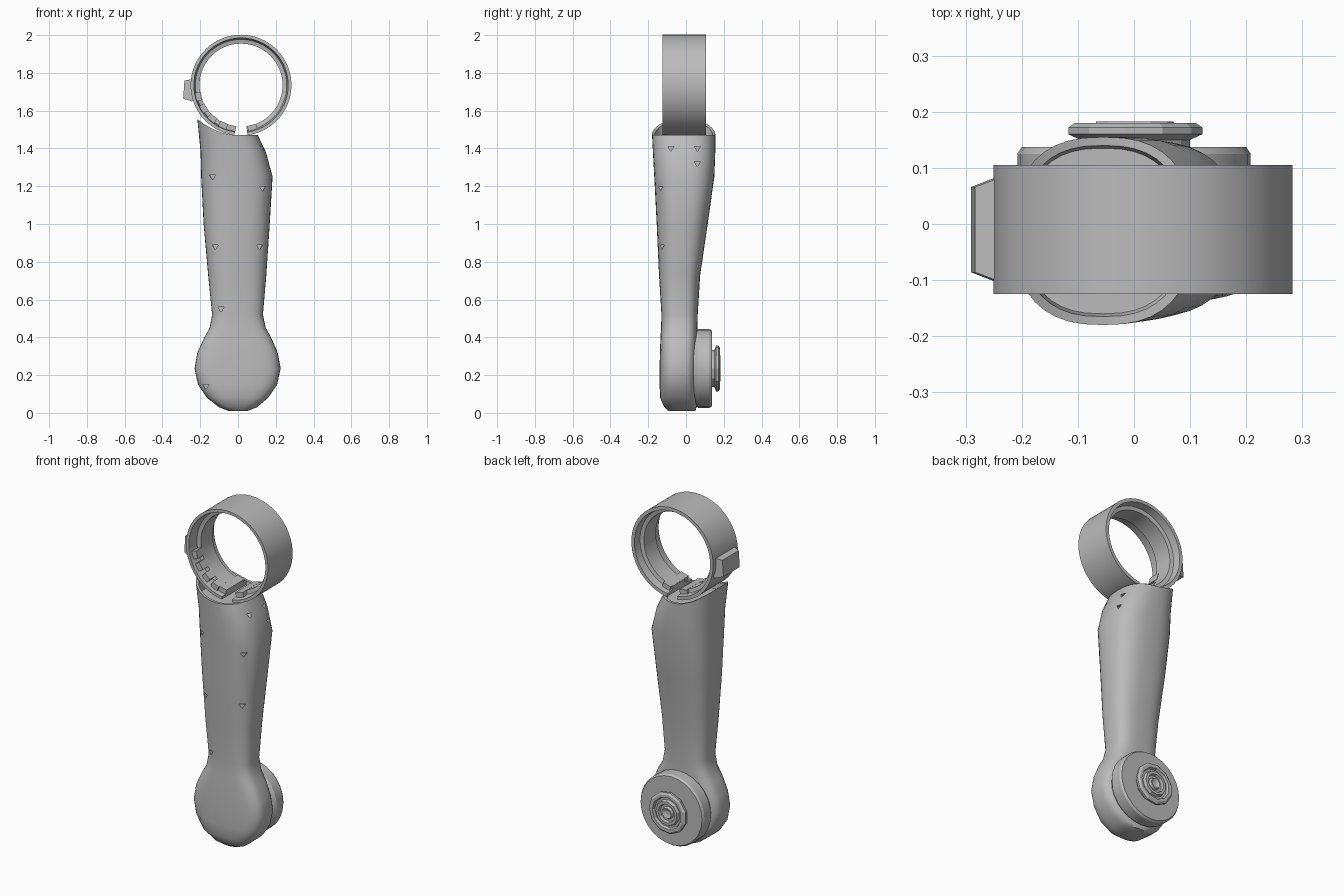
import bpy, bmesh, math
from mathutils import Vector, Matrix

cube = bpy.data.objects.get("Cube")
if cube:
    bpy.data.objects.remove(cube)

grey = bpy.data.materials.new("plain grey")
grey.use_nodes = True
grey.diffuse_color = (0.5, 0.5, 0.5, 1)
grey.node_tree.nodes["Principled BSDF"].inputs["Base Color"].default_value = (0.5, 0.5, 0.5, 1)


def finish(bm, name, angle=None):
    bmesh.ops.recalc_face_normals(bm, faces=bm.faces[:])
    mesh = bpy.data.meshes.new(name)
    bm.to_mesh(mesh)
    bm.free()
    mesh.materials.append(grey)
    ob = bpy.data.objects.new(name, mesh)
    bpy.context.collection.objects.link(ob)
    if angle:
        bpy.ops.object.select_all(action='DESELECT')
        ob.select_set(True)
        bpy.context.view_layer.objects.active = ob
        bpy.ops.object.shade_smooth_by_angle(angle=math.radians(angle))
    return ob


def bridge(bm, loops, closed=True):
    for a, b in zip(loops, loops[1:]):
        n = len(a)
        for i in range(n if closed else n - 1):
            j = (i + 1) % n
            bm.faces.new((a[i], a[j], b[j], b[i]))


def lathe(name, profile, centre, sides, angle=30):
    """Closed solid turned about the y axis; profile holds (radius, y)."""
    bm = bmesh.new()
    loops = []
    for r, y in profile:
        loops.append([bm.verts.new((centre[0] + r * math.cos(t), y, centre[1] + r * math.sin(t)))
                      for t in (math.tau * i / sides for i in range(sides))])
    bridge(bm, loops)
    bm.faces.new(loops[0])
    bm.faces.new(loops[-1])
    return finish(bm, name, angle)


def split_band(name, profile, centre, start, end, steps):
    """Band about the y axis with a gap; profile is a closed (radius, y) section."""
    bm = bmesh.new()
    loops = []
    for i in range(steps + 1):
        t = start + (end - start) * i / steps
        loops.append([bm.verts.new((centre[0] + r * math.cos(t), y, centre[1] + r * math.sin(t)))
                      for r, y in profile])
    bridge(bm, loops)
    bm.faces.new(loops[0])
    bm.faces.new(loops[-1])
    return finish(bm, name, 30)


def block(name, centre, size, turn=0, taper=1):
    bm = bmesh.new()
    bmesh.ops.create_cube(bm, size=1)
    for v in bm.verts:
        k = taper if v.co.x < 0 else 1
        v.co = Vector((v.co.x * size[0], v.co.y * size[1] * k, v.co.z * size[2] * k))
    bmesh.ops.transform(bm, matrix=Matrix.Translation(centre) @ Matrix.Rotation(turn, 4, 'Y'),
                        verts=bm.verts[:])
    return finish(bm, name)


# Arm body: rows of (z, left edge, right edge, front, back, squareness)
rows = [(0.01, -.05, .05, -.09, .05, 3), (0.03, -.10, .10, -.115, .055, 3.5),
        (0.08, -.165, .16, -.137, .06, 3.5), (0.15, -.212, .207, -.14, .06, 3.5),
        (0.235, -.23, .226, -.14, .06, 3.5), (0.32, -.215, .21, -.138, .06, 3.5),
        (0.40, -.178, .175, -.135, .06, 3.5), (0.45, -.15, .147, -.132, .06, 3.2),
        (0.52, -.137, .132, -.13, .062, 3), (0.73, -.158, .15, -.143, .075, 2.8),
        (1.0, -.182, .168, -.155, .115, 2.7), (1.25, -.195, .183, -.168, .15, 2.7),
        (1.38, -.198, .148, -.175, .155, 2.6), (1.47, -.215, .105, -.18, .155, 2.5)]
SIDES = 40


def section(bm, z, x0, x1, y0, y1, power, inset=0, lift=0):
    loop = []
    cx, cy = (x0 + x1) / 2, (y0 + y1) / 2
    for i in range(SIDES):
        t = math.tau * i / SIDES
        c, s = math.cos(t), math.sin(t)
        x = cx + math.copysign(abs(c) ** (2 / power), c) * ((x1 - x0) / 2 - inset)
        y = cy + math.copysign(abs(s) ** (2 / power), s) * ((y1 - y0) / 2 - inset)
        rise = lift * (max(0, -x) / 0.215) ** 2
        loop.append(bm.verts.new((x, y, z + rise)))
    return loop


bm = bmesh.new()
loops = [section(bm, *row) for row in rows[:-1]]
top = rows[-1]
loops.append(section(bm, *top, lift=.085))
loops.append(section(bm, *top, inset=.015, lift=.085))
loops.append(section(bm, 1.45, *top[1:], inset=.02))
bridge(bm, loops)
bm.faces.new(loops[0])
bm.faces.new(loops[-1])
arm = finish(bm, "arm_body", 35)

# Small triangular notches in the arm skin
bm = bmesh.new()


def notch(point, across, inward, depth=.035, size=.016):
    across, inward = Vector(across), Vector(inward)
    up = Vector((0, 0, 1))
    corners = [across * -size + up * size * .6, across * size + up * size * .6, up * -size]
    ends = [[bm.verts.new(Vector(point) + c + inward * d) for c in corners] for d in (-depth, depth)]
    bridge(bm, ends)
    bm.faces.new(ends[0])
    bm.faces.new(ends[1])


for x, z, y in ((-.135, 1.25, -.145), (.13, 1.19, -.14), (-.12, .88, -.13),
                (.115, .88, -.13), (-.09, .55, -.12), (-.17, .14, -.125)):
    notch((x, y, z), (1, 0, 0), (0, 1, 0))
for y, z, x in ((-.08, 1.4, .13), (.06, 1.4, .13), (.06, 1.32, .16)):
    notch((x, y, z), (0, 1, 0), (1, 0, 0))
cutter = finish(bm, "notch_cutter")
cutter.hide_render = True
cutter.hide_set(True)
cut = arm.modifiers.new("notches", 'BOOLEAN')
cut.operation = 'DIFFERENCE'
cut.solver = 'EXACT'
cut.object = cutter

# Joint cover and stepped hub at the back of the lower end
joint = (0, .235)
lathe("joint_cover", [(.19, .04), (.205, .06), (.208, .065), (.208, .125), (.2, .137), (.12, .137)], joint, 28)
lathe("hub", [(.10, .13), (.10, .15), (.122, .16), (.122, .172), (.11, .18), (.094, .18), (.088, .166),
              (.076, .166), (.07, .183), (.054, .183), (.05, .166), (.036, .166), (.03, .18), (.012, .172)],
      joint, 11, 15)

# Clamp ring with a recessed lip and a gap at the bottom
ring = (.016, 1.735)
gap = .13
low = -math.pi / 2
split_band("clamp_ring", [(.267, -.125), (.267, .105), (.247, .105), (.242, .06), (.22, .055),
                          (.22, -.055), (.242, -.06), (.25, -.125)],
           ring, low + gap, low + math.tau - gap, 48)

# Blocks seated inside the ring and beside the gap
for i, t in enumerate((195, 212, 229, 246)):
    a = math.radians(t)
    block(f"inner_block_{i + 1}", (ring[0] + .232 * math.cos(a), -.07, ring[1] + .232 * math.sin(a)),
          (.03, .07, .045), -a)
for name, t in (("right_gap_block", 257), ("left_gap_block", 285)):
    a = math.radians(t)
    block(name, (ring[0] + .235 * math.cos(a), -.01, ring[1] + .235 * math.sin(a)),
          (.034, .17, .05), -a)

# Raised latch on the outside of the ring
block("ring_latch", (-.262, -.01, 1.71), (.05, .19, .12), math.radians(4), .8)
